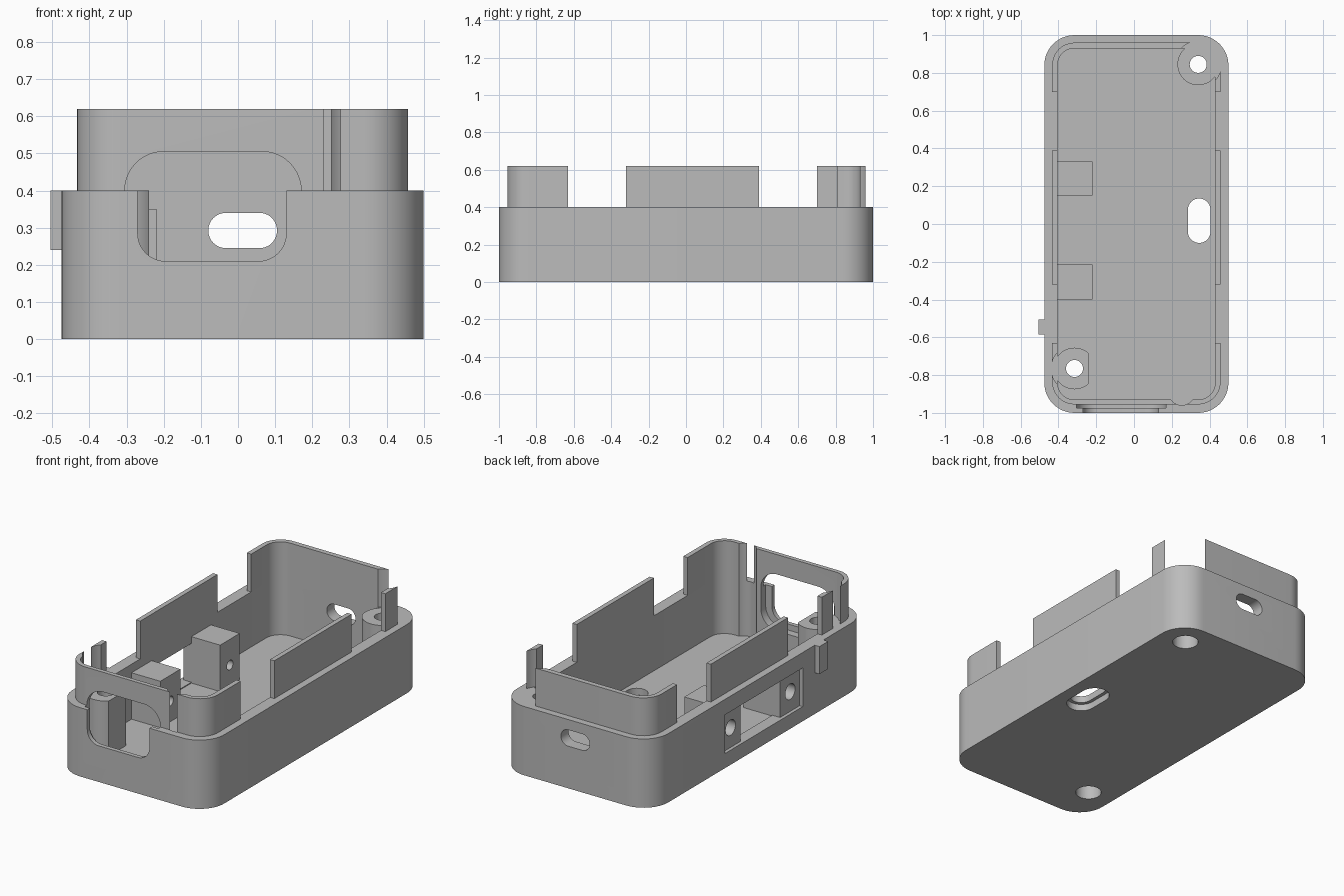
import bpy, bmesh, math

if "Cube" in bpy.data.objects:
    bpy.data.objects.remove(bpy.data.objects["Cube"])

grey = bpy.data.materials.new("plain grey")
grey.diffuse_color = (0.5, 0.5, 0.5, 1)
grey.use_nodes = True
grey.node_tree.nodes["Principled BSDF"].inputs["Base Color"].default_value = grey.diffuse_color


def prism(name, u0, u1, v0, v1, w0, w1, r=0.0, axis="Z"):
    """Rounded rectangle u by v, extruded from w0 to w1 along an axis."""
    pts = []
    if r:
        n = 12
        corners = [(u1 - r, v1 - r), (u0 + r, v1 - r), (u0 + r, v0 + r), (u1 - r, v0 + r)]
        for k, (cu, cv) in enumerate(corners):
            for i in range(n + 1):
                a = math.pi / 2 * (k + i / n)
                pts.append((cu + r * math.cos(a), cv + r * math.sin(a)))
    else:
        pts = [(u0, v0), (u1, v0), (u1, v1), (u0, v1)]
    place = {"Z": lambda u, v, w: (u, v, w),
             "Y": lambda u, v, w: (u, w, v),
             "X": lambda u, v, w: (w, u, v)}[axis]
    bm = bmesh.new()
    rings = [[bm.verts.new(place(u, v, w)) for u, v in pts] for w in (w0, w1)]
    bm.faces.new(rings[0])
    bm.faces.new(rings[1])
    for i in range(len(pts)):
        j = (i + 1) % len(pts)
        bm.faces.new((rings[0][i], rings[0][j], rings[1][j], rings[1][i]))
    bmesh.ops.remove_doubles(bm, verts=bm.verts[:], dist=1e-5)
    bmesh.ops.recalc_face_normals(bm, faces=bm.faces[:])
    mesh = bpy.data.meshes.new(name)
    bm.to_mesh(mesh)
    bm.free()
    mesh.materials.append(grey)
    ob = bpy.data.objects.new(name, mesh)
    bpy.context.collection.objects.link(ob)
    return ob


def disc(name, u, v, r, w0, w1, axis="Z"):
    return prism(name, u - r, u + r, v - r, v + r, w0, w1, r * 0.9999, axis)


def combine(target, tool, operation="DIFFERENCE"):
    """Apply one boolean and remove the tool."""
    mod = target.modifiers.new("shape", "BOOLEAN")
    mod.operation, mod.solver, mod.object = operation, "EXACT", tool
    bpy.context.view_layer.objects.active = target
    bpy.ops.object.modifier_apply(modifier=mod.name)
    bpy.data.objects.remove(tool)


FLOOR, RIM, TOP = 0.08, 0.40, 0.62
BOSSES = [(-0.315, -0.765), (0.34, 0.845)]
BLOCKS = [(-0.40, -0.215), (0.15, 0.33)]

# Tray with rounded corners
body = prism("case_body", -0.475, 0.5, -1, 1, 0, RIM, 0.16)
combine(body, prism("cavity", -0.405, 0.43, -0.93, 0.93, FLOOR, 1, 0.09))

# Side window with a shallow recess in the left wall
combine(body, prism("window", -0.395, 0.32, FLOOR + 0.005, 0.31, -0.6, -0.39, axis="X"))

# Screw blocks filling both ends of the window
for y0, y1 in BLOCKS:
    combine(body, prism("block", -0.455, -0.22, y0, y1, FLOOR - 0.02, 0.31), "UNION")
    combine(body, prism("block_top", -0.41, -0.22, y0, y1, 0.25, 0.35), "UNION")
    yc = (y0 + y1) / 2
    combine(body, disc("block_hole", yc, 0.20, 0.028, -0.6, -0.1, "X"))
    combine(body, disc("block_bore", yc, 0.20, 0.045, -0.6, -0.36, "X"))

# Screw bosses, the front one with a flat side
for i, (x, y) in enumerate(BOSSES):
    boss = disc("boss", x, y, 0.11, FLOOR - 0.02, RIM)
    if i == 0:
        combine(boss, prism("flat", -0.24, 0, -1, 0, 0, 1))
    combine(body, boss, "UNION")
    combine(body, disc("screw_hole", x, y, 0.045, -0.1, 1))
    combine(body, disc("screw_head", x, y, 0.07, -0.1, 0.15))

# Oval openings in the floor and the back wall
combine(body, prism("floor_slot", 0.285, 0.405, -0.10, 0.135, -0.1, 0.2, 0.0599))
combine(body, prism("floor_recess", 0.265, 0.425, -0.12, 0.155, -0.1, 0.04, 0.0799))
combine(body, prism("back_slot", -0.08, 0.105, 0.245, 0.34, 0.9, 1.1, 0.0474, "Y"))

# Raised lip around the rim
lip = prism("raised_lip", -0.433, 0.458, -0.955, 0.96, RIM, TOP, 0.118)
combine(lip, prism("lip_inside", -0.405, 0.43, -0.93, 0.93, 0, 1, 0.09))
for y0, y1 in [(-0.63, -0.32), (0.39, 0.70)]:
    combine(lip, prism("lip_gap", -0.6, 0.6, y0, y1, 0.3, 1))
for x, y in BOSSES:
    combine(lip, disc("boss_clearance", x, y, 0.123, 0.3, 1))

# Front connector opening (narrow outside, wide inside) and round notch
combine(body, prism("port_outer", -0.27, 0.13, 0.21, 0.6, -1.1, -0.97, 0.075, "Y"))
for part in (body, lip):
    combine(part, prism("port_inner", -0.305, 0.17, 0.175, 0.505, -0.975, -0.88, 0.105, "Y"))
    combine(part, disc("notch", 0.253, -0.889, 0.07, FLOOR, 1))

# Small tab on the left wall
tab = prism("side_tab", -0.505, -0.47, -0.585, -0.505, 0.24, RIM)
combine(body, tab, "UNION")

# Smooth curved walls, sharp edges kept
bpy.ops.object.select_all(action="DESELECT")
for part in (body, lip):
    part.select_set(True)
bpy.context.view_layer.objects.active = body
bpy.ops.object.shade_smooth_by_angle(angle=math.radians(30))
